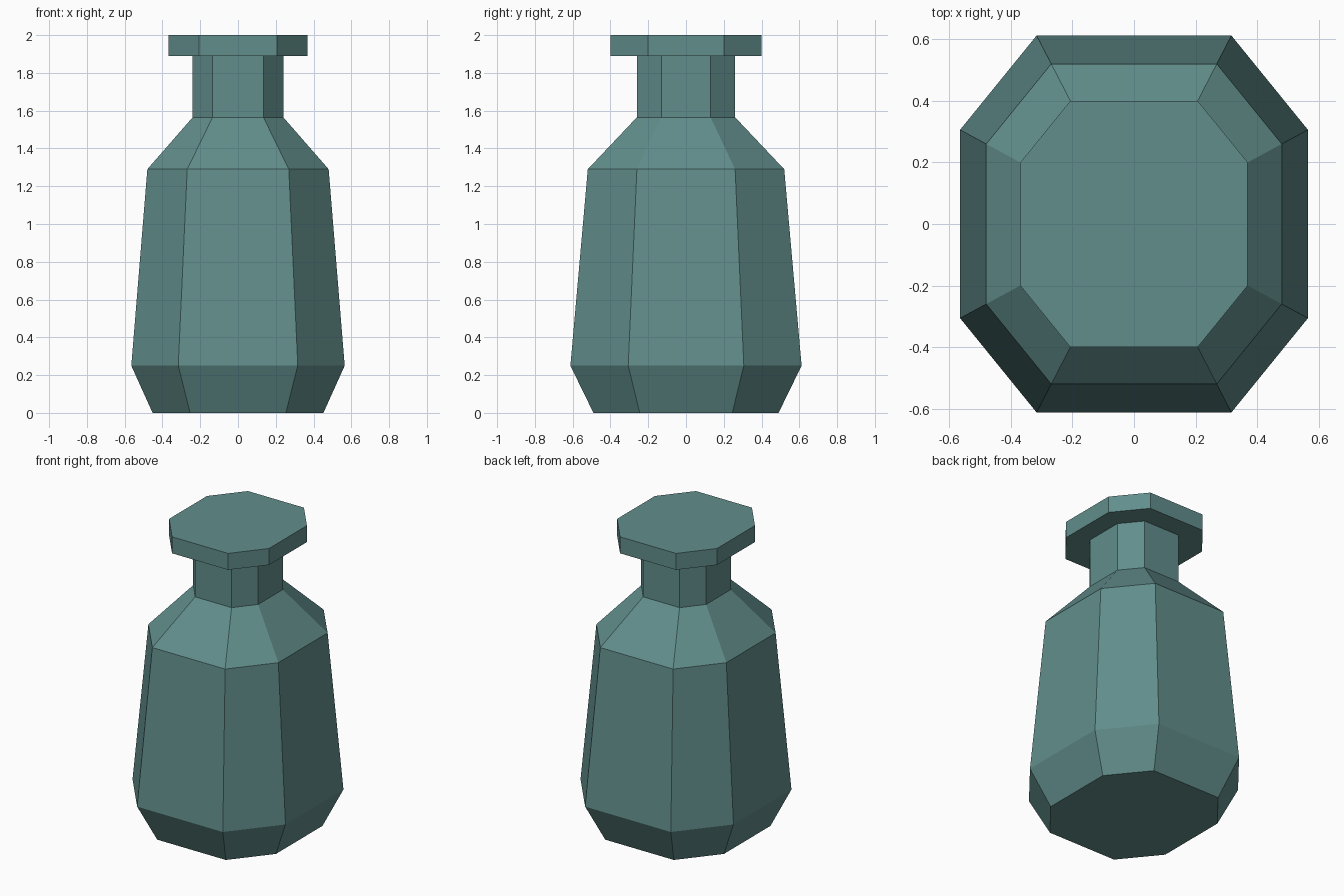
import bpy, bmesh

if "Cube" in bpy.data.objects:
    bpy.data.objects.remove(bpy.data.objects["Cube"])

glass = bpy.data.materials.new("teal_glass")
glass.diffuse_color = (0.12, 0.27, 0.26, 1)
glass.use_nodes = True
glass.node_tree.nodes["Principled BSDF"].inputs["Base Color"].default_value = glass.diffuse_color


def octagon(r):
    """Slightly narrow octagon; r is the half depth along y."""
    ax, bx, by = 0.923 * r, 0.517 * r, 0.5 * r
    return [(bx, -r), (ax, -by), (ax, by), (bx, r),
            (-bx, r), (-ax, by), (-ax, -by), (-bx, -r)]


def lathe(name, profile):
    """Stack octagon rings from (half depth, height) pairs and cap both ends."""
    bm = bmesh.new()
    rings = [[bm.verts.new((x, y, z)) for x, y in octagon(r)] for r, z in profile]
    for low, high in zip(rings, rings[1:]):
        for i in range(8):
            j = (i + 1) % 8
            bm.faces.new((low[i], low[j], high[j], high[i]))
    bm.faces.new(rings[0][::-1])
    bm.faces.new(rings[-1])
    bmesh.ops.recalc_face_normals(bm, faces=bm.faces)
    mesh = bpy.data.meshes.new(name)
    bm.to_mesh(mesh)
    bm.free()
    mesh.materials.append(glass)
    obj = bpy.data.objects.new(name, mesh)
    bpy.context.collection.objects.link(obj)
    return obj


# Whole bottle: foot, body, shoulder, neck and flat rim in one profile
lathe("bottle", [(0.49, 0.0), (0.612, 0.25), (0.52, 1.29), (0.26, 1.565),
                 (0.26, 1.89), (0.40, 1.89), (0.40, 2.0)])
